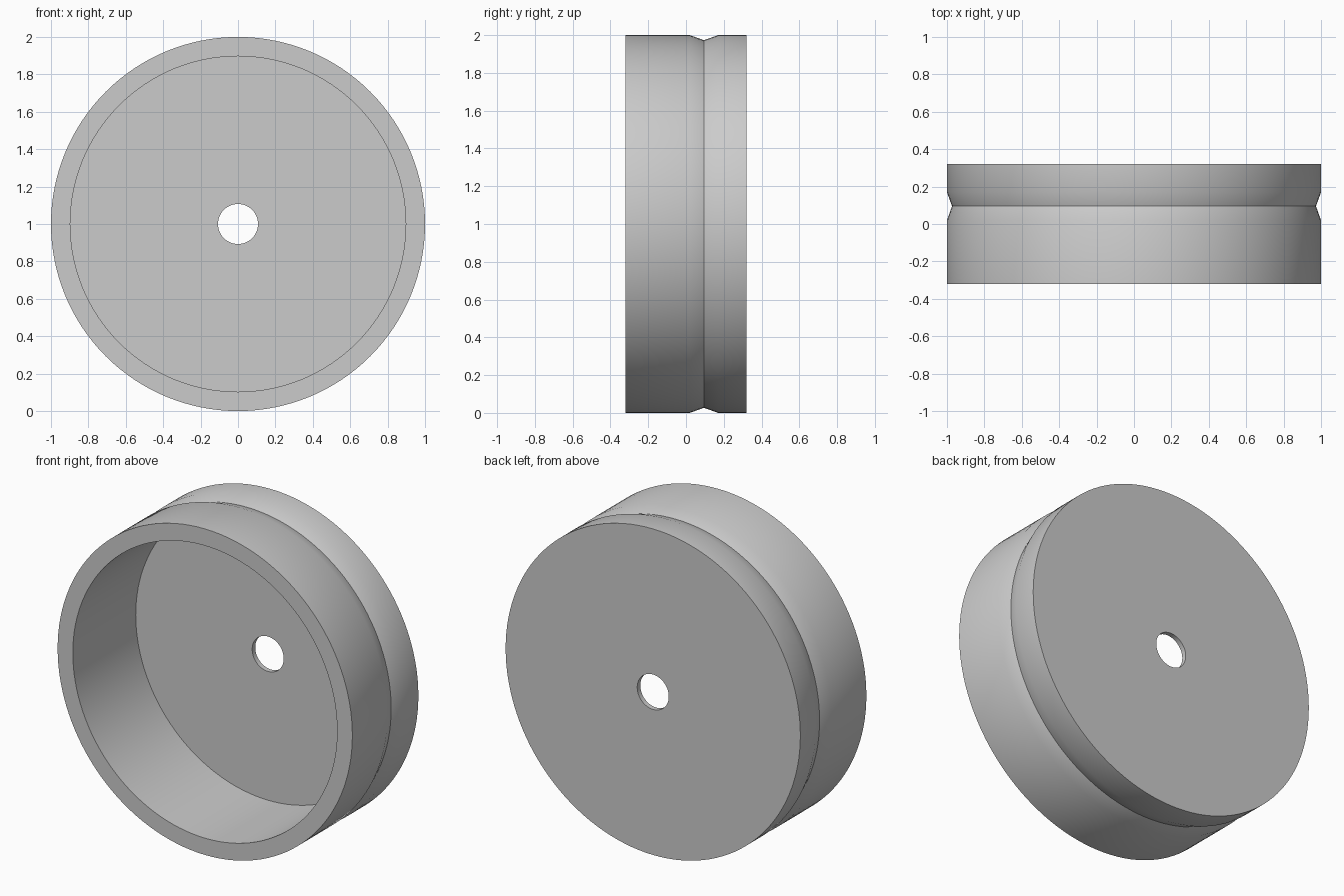
import bpy, bmesh, math
from mathutils import Matrix, Vector

default = bpy.data.objects.get("Cube")
if default:
    bpy.data.objects.remove(default)

# Single grey finish
grey = bpy.data.materials.new("Plain grey")
grey.use_nodes = True
colour = (0.6, 0.6, 0.6, 1)
grey.diffuse_color = colour
grey.node_tree.nodes["Principled BSDF"].inputs["Base Color"].default_value = colour

# Cup cross-section as (radius, y): cavity wall, rim, grooved outside, back, hole
HALF, FLOOR, BORE, INNER = 0.32, 0.29, 0.107, 0.897
profile = [(BORE, FLOOR), (INNER, FLOOR), (INNER, -HALF), (1, -HALF),
           (1, 0.02), (0.973, 0.095), (1, 0.17), (1, HALF), (BORE, HALF)]

# Spin the closed section around the y axis
bm = bmesh.new()
verts = [bm.verts.new((r, y, 0)) for r, y in profile]
edges = [bm.edges.new((verts[i - 1], verts[i])) for i in range(len(verts))]
bmesh.ops.spin(bm, geom=verts + edges, cent=(0, 0, 0), axis=(0, 1, 0),
               angle=math.tau, steps=128, use_merge=True)
bmesh.ops.remove_doubles(bm, verts=bm.verts[:], dist=0.0001)
bmesh.ops.recalc_face_normals(bm, faces=bm.faces[:])
bmesh.ops.translate(bm, verts=bm.verts[:], vec=(0, 0, 1))

mesh = bpy.data.meshes.new("grooved_cup")
bm.to_mesh(mesh)
bm.free()
mesh.materials.append(grey)
cup = bpy.data.objects.new("grooved_cup", mesh)
bpy.context.collection.objects.link(cup)

# Soft groove shoulders, crisp rims and groove bottom
bpy.ops.object.select_all(action='DESELECT')
cup.select_set(True)
bpy.context.view_layer.objects.active = cup
bpy.ops.object.shade_smooth_by_angle(angle=math.radians(30))
